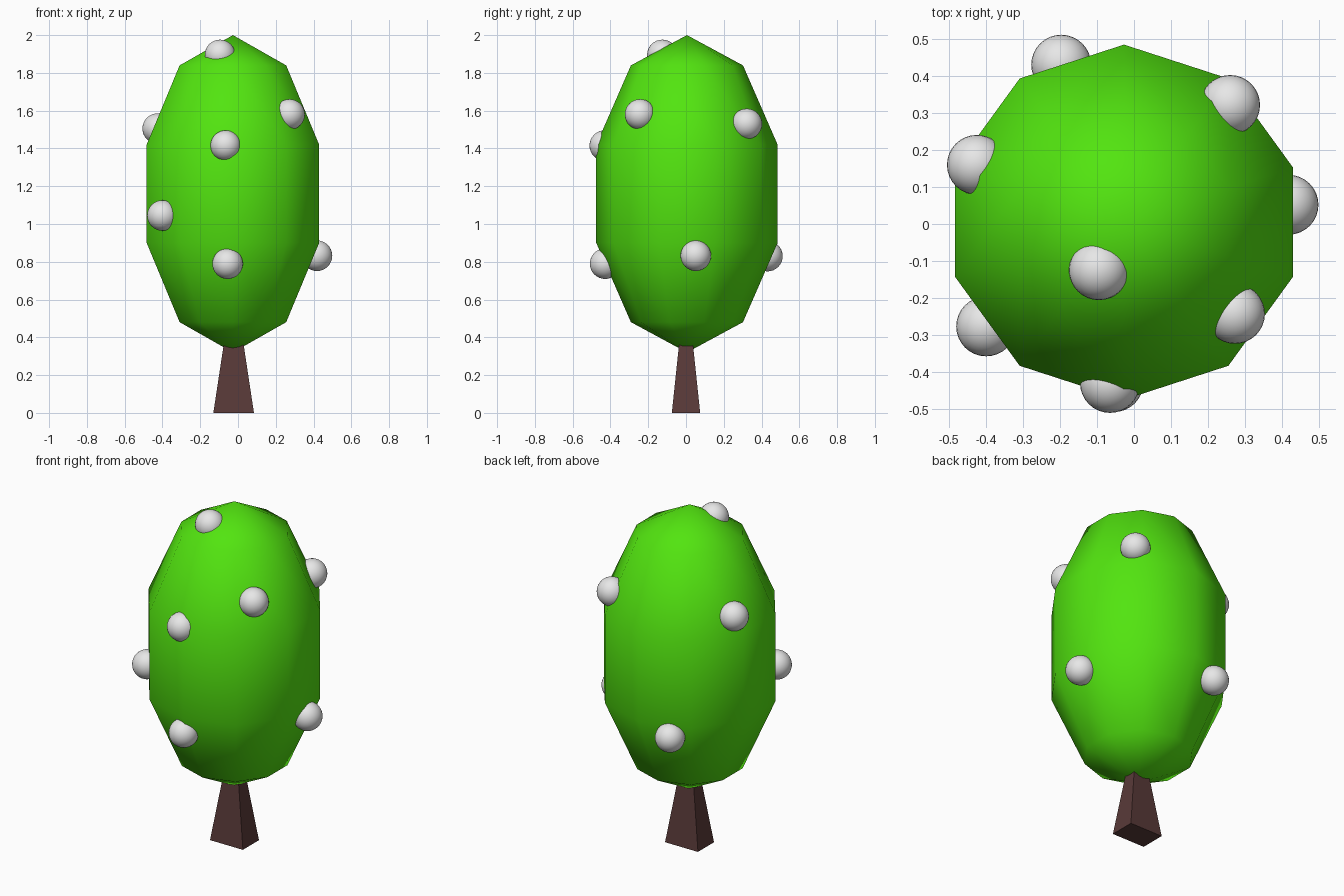
import bpy, bmesh
from mathutils import Matrix, Vector

if "Cube" in bpy.data.objects:
    bpy.data.objects.remove(bpy.data.objects["Cube"], do_unlink=True)


def material(name, color):
    mat = bpy.data.materials.new(name)
    mat.use_nodes = True
    mat.diffuse_color = (*color, 1)
    mat.node_tree.nodes["Principled BSDF"].inputs["Base Color"].default_value = (*color, 1)
    return mat


def finish(name, bm, mat, location, smooth):
    mesh = bpy.data.meshes.new(name)
    for face in bm.faces:
        face.smooth = smooth
    bm.to_mesh(mesh)
    bm.free()
    mesh.materials.append(mat)
    obj = bpy.data.objects.new(name, mesh)
    obj.location = location
    bpy.context.collection.objects.link(obj)
    return obj


def ellipsoid(name, mat, location, size, segments, rings):
    bm = bmesh.new()
    bmesh.ops.create_uvsphere(bm, u_segments=segments, v_segments=rings, radius=1,
                              matrix=Matrix.Diagonal((*size, 1)))
    return finish(name, bm, mat, location, True)


leaf_green = material("leaf green", (0.085, 0.78, 0.005))
bark_brown = material("bark brown", (0.1, 0.042, 0.04))
fruit_white = material("fruit white", (0.8, 0.8, 0.8))

# Crown: coarse, smooth-shaded ellipsoid
ellipsoid("crown", leaf_green, (-0.027, 0.005, 1.16), (0.505, 0.505, 0.84), 10, 5)

# Trunk: tapered rectangular block reaching into the crown
bm = bmesh.new()
bmesh.ops.create_cube(bm, size=1)
for v in bm.verts:
    top = v.co.z > 0
    v.co.x *= 0.1 if top else 0.215
    v.co.y *= 0.07 if top else 0.15
    v.co.z = 0.38 if top else 0
finish("trunk", bm, bark_brown, (-0.023, 0, 0), False)

# Fruits: round balls half sunk into the crown
fruits = [
    (-0.095, -0.125, 1.895), (0.273, -0.243, 1.58), (-0.425, 0.16, 1.505),
    (-0.065, -0.43, 1.415), (-0.4, -0.277, 1.045), (-0.055, -0.428, 0.79),
    (0.418, 0.052, 0.832), (0.26, 0.322, 1.53), (-0.197, 0.431, 0.83),
]
for i, place in enumerate(fruits, 1):
    ellipsoid(f"fruit_{i}", fruit_white, place, (0.081, 0.081, 0.081), 32, 16)
